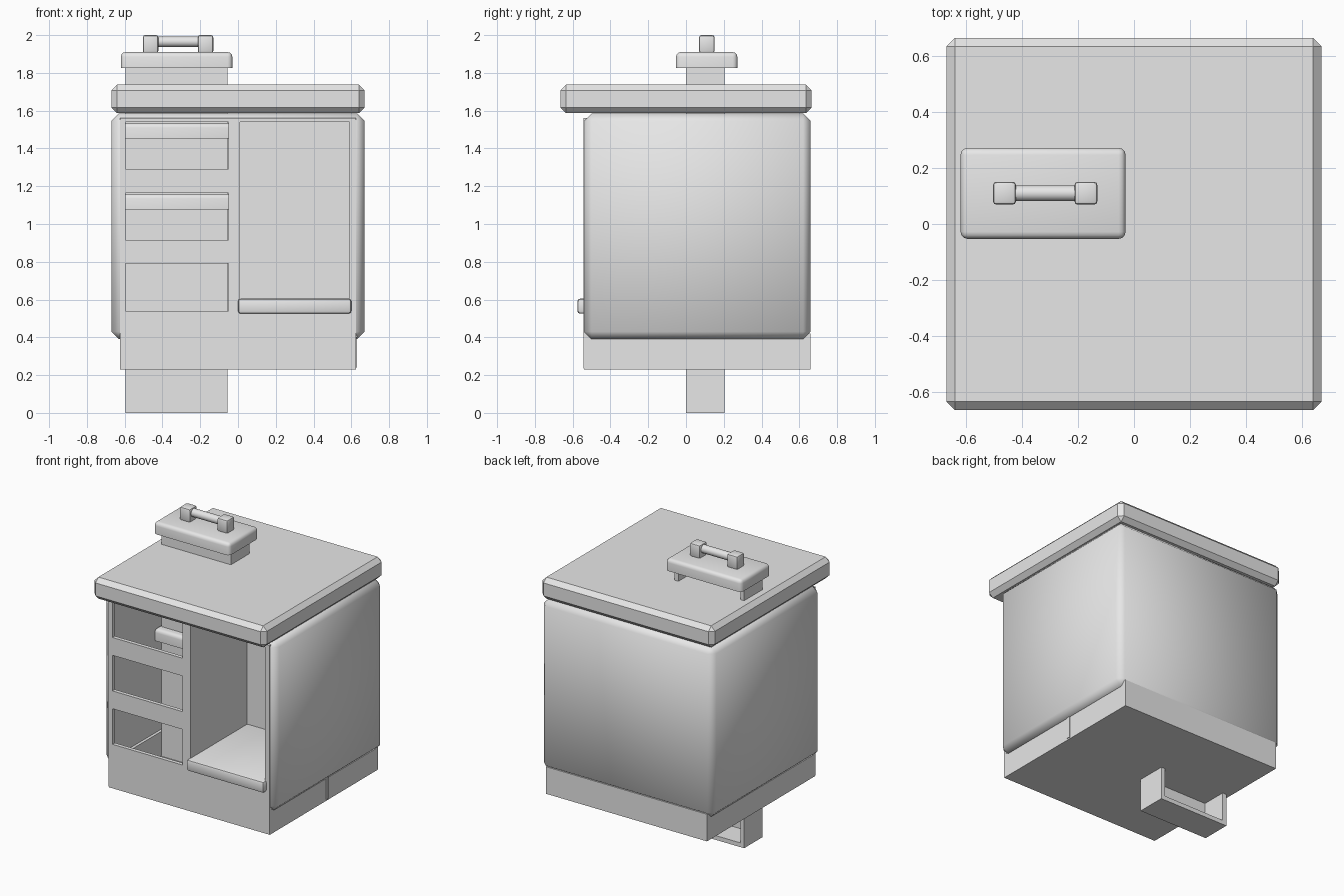
import bpy, bmesh, math
from mathutils import Vector

if "Cube" in bpy.data.objects:
    bpy.data.objects.remove(bpy.data.objects["Cube"])

grey = bpy.data.materials.new("plain grey")
grey.use_nodes = True
grey.diffuse_color = (0.8, 0.8, 0.8, 1)
grey.node_tree.nodes["Principled BSDF"].inputs["Base Color"].default_value = (0.8, 0.8, 0.8, 1)


def finish(name, bm, smooth=None):
    mesh = bpy.data.meshes.new(name)
    bm.to_mesh(mesh)
    bm.free()
    mesh.materials.append(grey)
    obj = bpy.data.objects.new(name, mesh)
    bpy.context.collection.objects.link(obj)
    if smooth:
        shade(obj, smooth)
    return obj


def activate(obj):
    bpy.ops.object.select_all(action='DESELECT')
    obj.select_set(True)
    bpy.context.view_layer.objects.active = obj


def shade(obj, degrees):
    activate(obj)
    bpy.ops.object.shade_smooth_by_angle(angle=math.radians(degrees))


def box(name, xs, ys, zs, bevel=0, segments=1, smooth=None, keep_low=False):
    """Box between two limits on each axis, with optional bevelled edges."""
    bm = bmesh.new()
    bmesh.ops.create_cube(bm, size=1)
    for v in bm.verts:
        v.co = Vector([a + (b - a) * (c + 0.5) for c, (a, b) in zip(v.co, (xs, ys, zs))])
    if bevel:
        edges = [e for e in bm.edges
                 if not (keep_low and all(v.co.z < zs[0] + 0.001 for v in e.verts))]
        bmesh.ops.bevel(bm, geom=edges, offset=bevel, segments=segments,
                        profile=0.5, affect='EDGES')
    return finish(name, bm, smooth)


def cut(obj, xs, ys, zs):
    """Subtract a box and discard the cutter."""
    cutter = box("cutter", xs, ys, zs)
    cutter.hide_render = True
    mod = obj.modifiers.new("cut", 'BOOLEAN')
    mod.operation = 'DIFFERENCE'
    mod.solver = 'EXACT'
    mod.object = cutter
    activate(obj)
    bpy.ops.object.modifier_apply(modifier=mod.name)
    bpy.data.objects.remove(cutter)


# Cabinet body: softly shaded shell, plinth and worktop
shell = box("cabinet_shell", (-0.67, 0.67), (-0.54, 0.66), (0.39, 1.585), 0.04)
cut(shell, (-0.62, 0.62), (-0.7, 0.61), (0.3, 1.545))
shade(shell, 60)
plinth = box("plinth", (-0.625, 0.625), (-0.54, 0.66), (0.23, 0.42))
cut(plinth, (-0.6, 0.6), (-0.52, 0.6), (0.25, 0.5))
box("worktop", (-0.67, 0.67), (-0.665, 0.665), (1.587, 1.738), 0.03)

# Front frame with three drawer openings and one cupboard opening
SPACING = 0.375
frame = box("front_frame", (-0.625, 0.625), (-0.542, -0.515), (0.235, 1.56))
for i in range(3):
    low = 1.29 - i * SPACING
    cut(frame, (-0.595, -0.05), (-0.7, -0.4), (low, low + 0.25))
cut(frame, (0.01, 0.59), (-0.7, -0.4), (0.54, 1.54))

# Cupboard interior
box("divider", (-0.02, 0.01), (-0.52, 0.61), (0.24, 1.56))
box("cupboard_back", (0, 0.63), (0.085, 0.11), (0.24, 1.56))
box("cupboard_side", (0.59, 0.63), (-0.52, 0.1), (0.4, 1.56))

# Folded-down cupboard door
box("cupboard_door", (0, 0.6), (-0.575, 0.43), (0.525, 0.605), 0.015, 2, 40)

# Three upright drawers, each with a front, an open box and a handle
for i in range(3):
    top = 1.91 - i * SPACING
    n = f"drawer_{i + 1}"
    box(n + "_front", (-0.62, -0.03), (-0.053, 0.272), (top - 0.083, top), 0.025, 3, 40, True)
    tray = box(n + "_box", (-0.595, -0.055), (0, 0.205), (top - 1.16, top - 0.06))
    cut(tray, (-0.565, -0.085), (0.03, 0.3), (top - 1.13, top - 0.083))
    for side, x in (("right", -0.463), ("left", -0.172)):
        box(f"{n}_handle_post_{side}", (x - 0.041, x + 0.041), (0.069, 0.151),
            (top - 0.005, top + 0.09), 0.012, 2, 40)
    bpy.ops.mesh.primitive_cylinder_add(
        vertices=24, radius=0.028, depth=0.28,
        location=(-0.318, 0.11, top + 0.055), rotation=(0, math.pi / 2, 0))
    bar = bpy.context.object
    bar.name = n + "_handle_bar"
    bar.data.materials.append(grey)
    shade(bar, 40)
